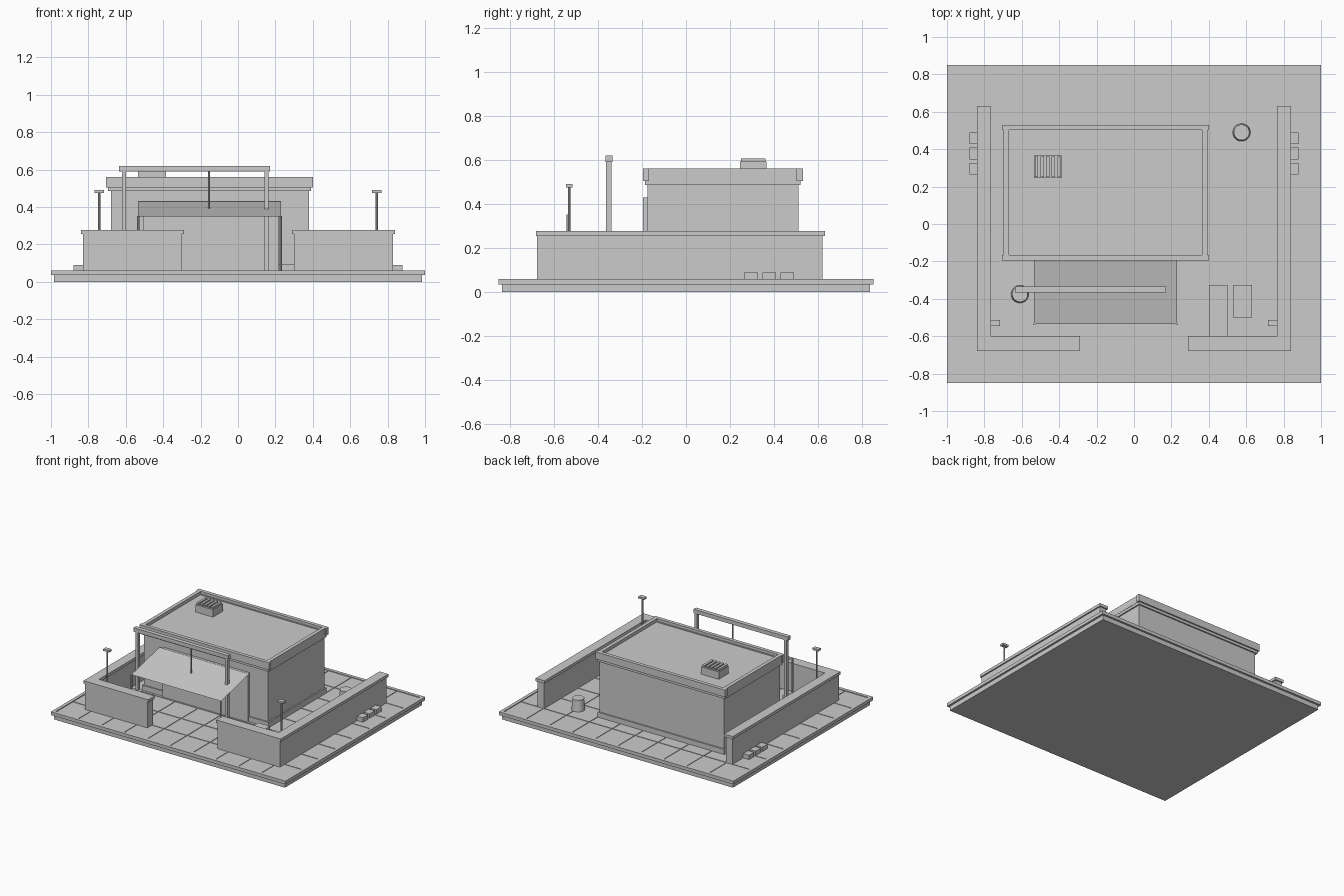
import bpy
import bmesh
from mathutils import Matrix, Vector

cube = bpy.data.objects.get("Cube")
if cube:
    bpy.data.objects.remove(cube, do_unlink=True)

grey = bpy.data.materials.new("plain grey")
grey.use_nodes = True
tone = (0.6, 0.6, 0.6, 1)
grey.diffuse_color = tone
grey.node_tree.nodes["Principled BSDF"].inputs["Base Color"].default_value = tone


def finish(name, bm):
    mesh = bpy.data.meshes.new(name)
    bm.to_mesh(mesh)
    bm.free()
    mesh.materials.append(grey)
    ob = bpy.data.objects.new(name, mesh)
    bpy.context.collection.objects.link(ob)
    return ob


def boxes(name, *spans):
    """One object from boxes given as (x0, x1, y0, y1, z0, z1)."""
    bm = bmesh.new()
    for x0, x1, y0, y1, z0, z1 in spans:
        mid = Vector((x0 + x1, y0 + y1, z0 + z1)) / 2
        size = Matrix.Diagonal((x1 - x0, y1 - y0, z1 - z0, 1))
        bmesh.ops.create_cube(bm, size=1, matrix=Matrix.Translation(mid) @ size)
    return finish(name, bm)


def frame(name, x0, x1, y0, y1, z0, z1, width, step):
    """Rectangular rim: long strips front and back, offset strips at the sides."""
    boxes(name,
          (x0, x1, y0, y0 + width, z0, z1), (x0, x1, y1 - width, y1, z0, z1),
          (x0 + step, x0 + step + width, y0 + width, y1 - width, z0, z1),
          (x1 - step - width, x1 - step, y0 + width, y1 - width, z0, z1))


def mirrored(ob):
    mod = ob.modifiers.new("Mirror", "MIRROR")
    mod.use_mirror_merge = False


def rod(name, x, y, z0, z1, radius, top=None, sides=8):
    bm = bmesh.new()
    bmesh.ops.create_cone(bm, cap_ends=True, segments=sides, radius1=radius,
                          radius2=radius if top is None else top, depth=z1 - z0,
                          matrix=Matrix.Translation((x, y, (z0 + z1) / 2)))
    return finish(name, bm)


# Ground slab, raised rim and paving
boxes("base_slab", (-.985, .985, -.835, .835, 0, .052))
frame("base_rim", -1, 1, -.85, .85, .035, .06, .025, 0)
cols, rows, gap = 10, 8, .003
tw, td = 1.95 / cols, 1.65 / rows
boxes("paving_tiles", *[
    (-.975 + i * tw + gap, -.975 + (i + 1) * tw - gap,
     -.825 + j * td + gap, -.825 + (j + 1) * td - gap, .05, .056)
    for i in range(cols) for j in range(rows)])

# Main building
boxes("building_walls", (-.68, .38, -.175, .51, .05, .535))
boxes("building_plinth", (-.69, .39, -.185, .52, .05, .095))
boxes("front_panel", (-.505, .22, -.195, -.17, .05, .43))
frame("parapet_band", -.695, .39, -.185, .52, .485, .54, .025, 0)
frame("parapet_coping", -.705, .4, -.195, .53, .505, .56, .028, .008)

# Roof vent with slats
boxes("roof_vent", (-.535, -.385, .245, .365, .53, .592))
boxes("vent_slats", *[(-.53 + i * .03, -.512 + i * .03, .25, .36, .59, .607)
                      for i in range(5)])

# Sloping canopy sheet with its poles
bm = bmesh.new()
bm.faces.new([bm.verts.new(p) for p in (
    (-.535, -.535, .35), (.23, -.535, .35), (.23, -.19, .43), (-.535, -.19, .43))])
finish("canopy_sheet", bm)
for side, x in (("right", -.533), ("left", .228)):
    rod(side + "_canopy_pole", x, -.535, .05, .352, .006)

# Tall gantry over the canopy
for side, x in (("right", -.61), ("left", .152)):
    boxes(side + "_gantry_post", (x - .011, x + .011, -.362, -.338, .05, .59))
boxes("gantry_beam", (-.635, .17, -.366, -.334, .59, .62))
rod("hanging_rod", -.155, -.35, .39, .59, .005)

# Yard walls with caps
mirrored(boxes("yard_walls", (.775, .83, -.675, .62, .05, .257),
               (.3, .775, -.675, -.605, .05, .257)))
mirrored(boxes("yard_wall_caps", (.765, .84, -.68, .63, .255, .277),
               (.29, .765, -.68, -.6, .255, .277)))

# Small blocks outside the side walls
mirrored(boxes("side_blocks", *[(.825, .88, y, y + .062, .05, .09)
                                for y in (.264, .346, .428)]))

# Lamp posts
mirrored(rod("lamp_post", .742, -.53, .05, .478, .006))
mirrored(boxes("lamp_head", (.717, .767, -.545, -.514, .475, .49)))

# Crates in the yard
boxes("large_crate", (.4, .5, -.6, -.325, .05, .15))
boxes("small_crate", (.53, .63, -.5, -.325, .05, .13))

# Barrels
for place, x, y in (("front", -.61, -.375), ("back", .575, .49)):
    for ob in (rod(place + "_barrel", x, y, .05, .135, .048, .041, 20),
               rod(place + "_barrel_lid", x, y, .134, .144, .042, .042, 20)):
        bpy.ops.object.select_all(action="DESELECT")
        ob.select_set(True)
        bpy.context.view_layer.objects.active = ob
        bpy.ops.object.shade_smooth_by_angle()
